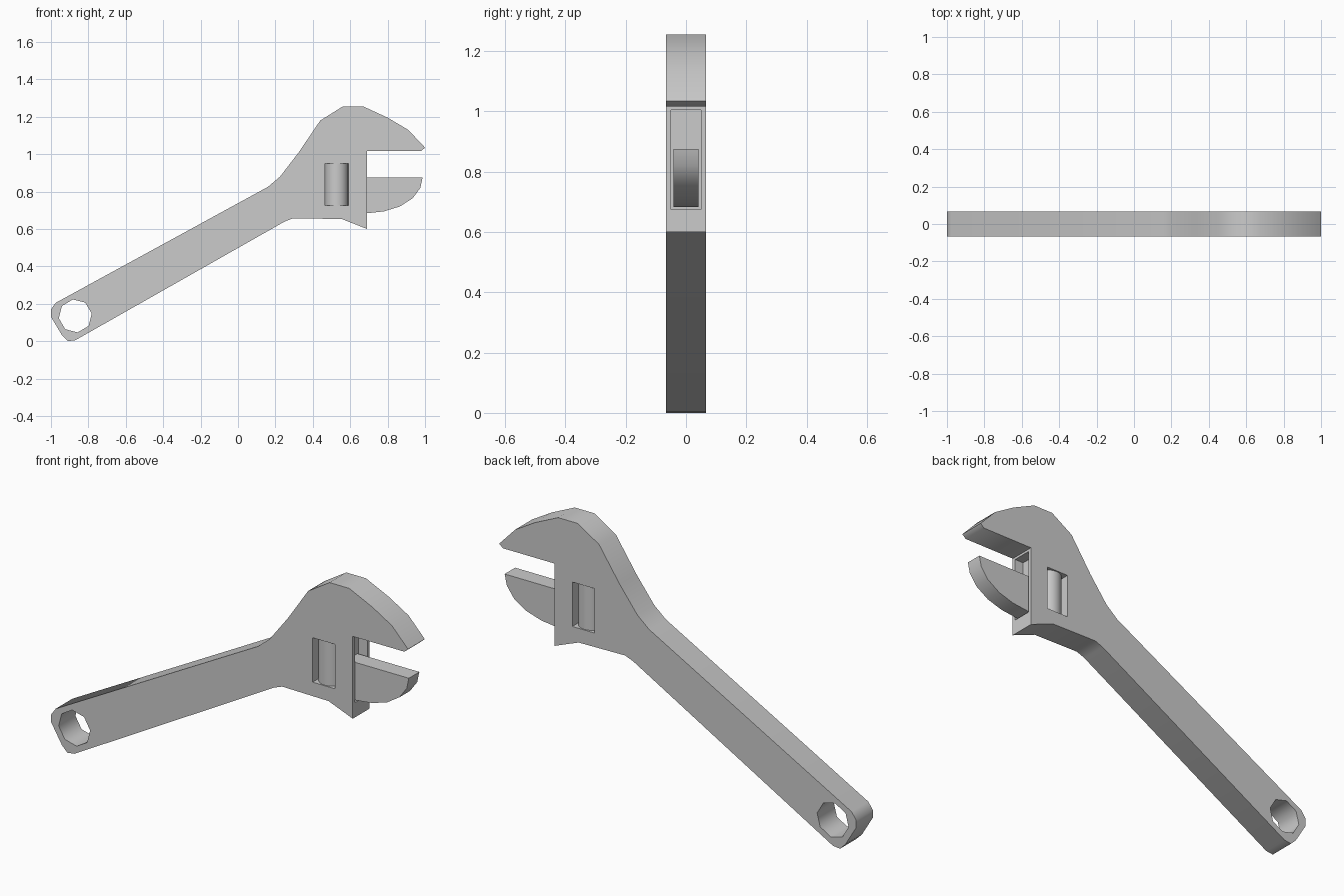
import bpy, bmesh
from math import cos, sin, radians

if "Cube" in bpy.data.objects:
    bpy.data.objects.remove(bpy.data.objects["Cube"])


def prism(name, points, half):
    """Closed solid: an (x, z) outline spanning y = -half to y = +half."""
    bm = bmesh.new()
    front, back = [[bm.verts.new((x, y, z)) for x, z in points] for y in (-half, half)]
    bm.faces.new(front)
    bm.faces.new(back[::-1])
    for i in range(len(points)):
        bm.faces.new((front[i], front[i - 1], back[i - 1], back[i]))
    bmesh.ops.recalc_face_normals(bm, faces=bm.faces)
    mesh = bpy.data.meshes.new(name)
    bm.to_mesh(mesh)
    bm.free()
    obj = bpy.data.objects.new(name, mesh)
    bpy.context.collection.objects.link(obj)
    return obj


def select(obj):
    bpy.ops.object.select_all(action='DESELECT')
    obj.select_set(True)
    bpy.context.view_layer.objects.active = obj


def cut(obj, cutter):
    cutter.hide_render = True
    mod = obj.modifiers.new("cut", 'BOOLEAN')
    mod.operation, mod.solver, mod.object = 'DIFFERENCE', 'EXACT', cutter
    select(obj)
    bpy.ops.object.modifier_apply(modifier=mod.name)
    bpy.data.objects.remove(cutter, do_unlink=True)


def smooth(obj):
    select(obj)
    bpy.ops.object.shade_smooth_by_angle(angle=radians(50))


def rect(x0, x1, z0, z1):
    return [(x0, z0), (x1, z0), (x1, z1), (x0, z1)]


# Handle and fixed upper jaw in one outline
body = prism("wrench_body", [
    (-0.91, 0.0), (-0.87, 0.005), (0.25, 0.64), (0.295, 0.657),
    (0.555, 0.653), (0.69, 0.60), (0.69, 1.017), (0.98, 1.017), (1.0, 1.035),
    (0.91, 1.13), (0.80, 1.195), (0.67, 1.255), (0.56, 1.255), (0.44, 1.18),
    (0.325, 1.01), (0.225, 0.88), (0.16, 0.825), (-0.975, 0.205),
    (-1.0, 0.17), (-1.0, 0.13), (-0.94, 0.03)], 0.067)

# Hanging hole, screw window and jaw slot
hole = [(-0.87 + 0.089 * cos(radians(8 + 45 * i)),
         0.135 + 0.089 * sin(radians(8 + 45 * i))) for i in range(8)]
cut(body, prism("hole_cutter", hole, 0.2))
cut(body, prism("window_cutter", rect(0.465, 0.59, 0.725, 0.95), 0.2))
cut(body, prism("slot_cutter", rect(0.64, 0.80, 0.675, 1.005), 0.05))
smooth(body)

# Sliding lower jaw, running into the slot
jaw = prism("sliding_jaw", [
    (0.635, 0.682), (0.69, 0.684), (0.78, 0.694), (0.865, 0.72), (0.935, 0.765),
    (0.975, 0.82), (0.987, 0.875), (0.635, 0.875)], 0.042)
smooth(jaw)

# Adjusting screw standing in the window
bpy.ops.mesh.primitive_cylinder_add(vertices=24, radius=0.062, depth=0.229,
                                    location=(0.5275, 0, 0.8375))
screw = bpy.context.object
screw.name = "adjusting_screw"
smooth(screw)
